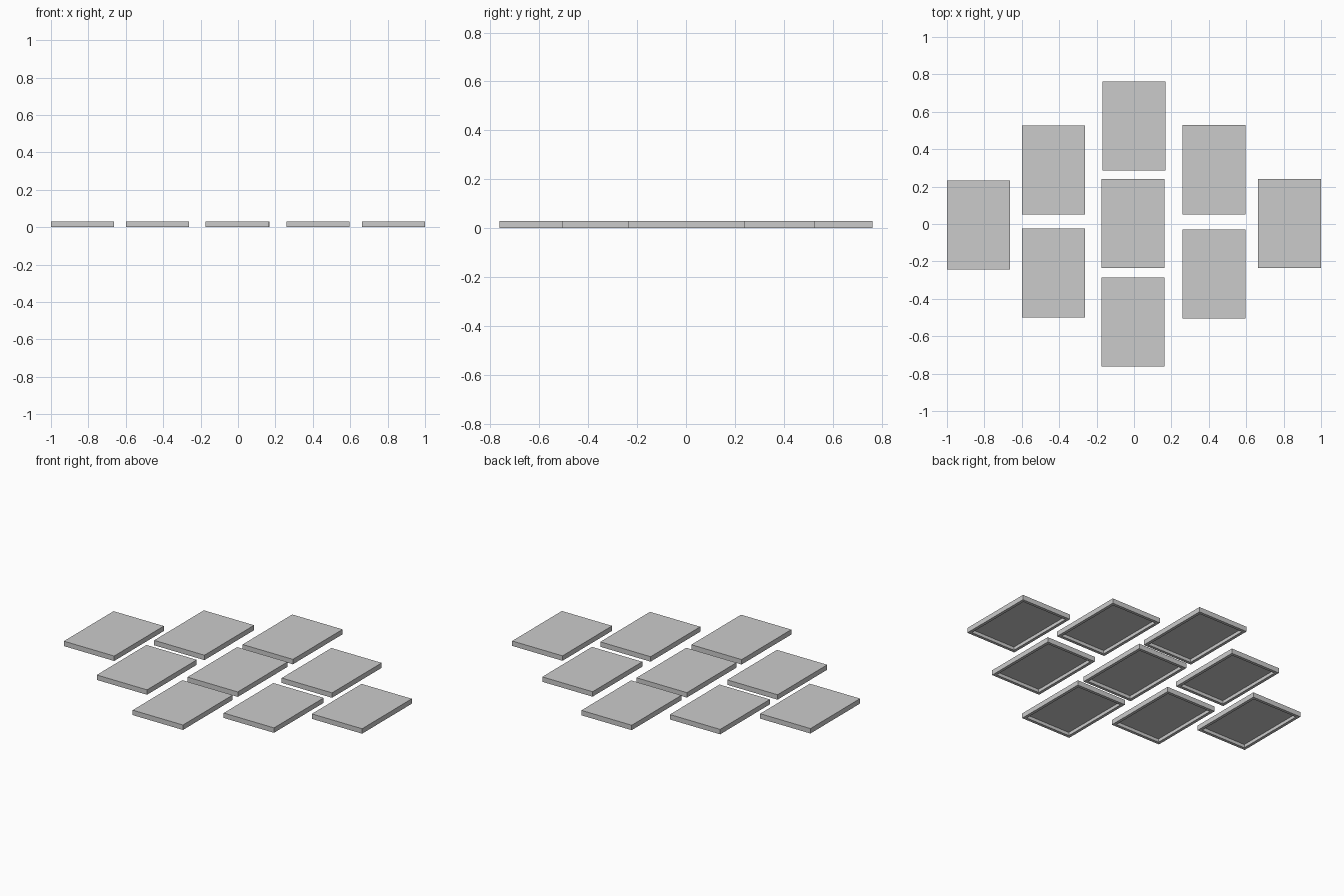
import bpy
import bmesh

cube = bpy.data.objects.get("Cube")
if cube:
    bpy.data.objects.remove(cube, do_unlink=True)

WIDTH, DEPTH, HEIGHT = 0.338, 0.477, 0.03
RIM, RECESS = 0.025, 0.02

grey = bpy.data.materials.new("light grey")
grey.use_nodes = True
colour = (0.6, 0.6, 0.6, 1)
grey.diffuse_color = colour
grey.node_tree.nodes["Principled BSDF"].inputs["Base Color"].default_value = colour


def tile_mesh():
    """Flat slab whose underside is hollowed out inside a rim."""
    bm = bmesh.new()
    bmesh.ops.create_cube(bm, size=1)
    for v in bm.verts:
        v.co = (v.co.x * WIDTH, v.co.y * DEPTH, (v.co.z + 0.5) * HEIGHT)
    bm.normal_update()
    bottom = min(bm.faces, key=lambda f: f.calc_center_median().z)
    # Inset the rim, then push the panel straight up into the slab
    bmesh.ops.inset_region(bm, faces=[bottom], thickness=RIM)
    panel = bmesh.ops.extrude_face_region(bm, geom=[bottom])["geom"]
    for v in panel:
        if isinstance(v, bmesh.types.BMVert):
            v.co.z += RECESS
    if bottom.is_valid:
        bm.faces.remove(bottom)
    bmesh.ops.recalc_face_normals(bm, faces=bm.faces)
    mesh = bpy.data.meshes.new("tile")
    bm.to_mesh(mesh)
    bm.free()
    mesh.materials.append(grey)
    return mesh


# Tile centres in a staggered diamond
layout = {
    "left_tile": (0.831, 0.002),
    "right_tile": (-0.831, -0.005),
    "back_left_tile": (0.427, 0.29),
    "back_right_tile": (-0.43, 0.289),
    "front_left_tile": (0.427, -0.267),
    "front_right_tile": (-0.43, -0.262),
    "back_tile": (0.0, 0.524),
    "centre_tile": (-0.005, 0.002),
    "front_tile": (-0.005, -0.524),
}
mesh = tile_mesh()
for name, (x, y) in layout.items():
    obj = bpy.data.objects.new(name, mesh)
    obj.location = (x, y, 0)
    bpy.context.collection.objects.link(obj)
